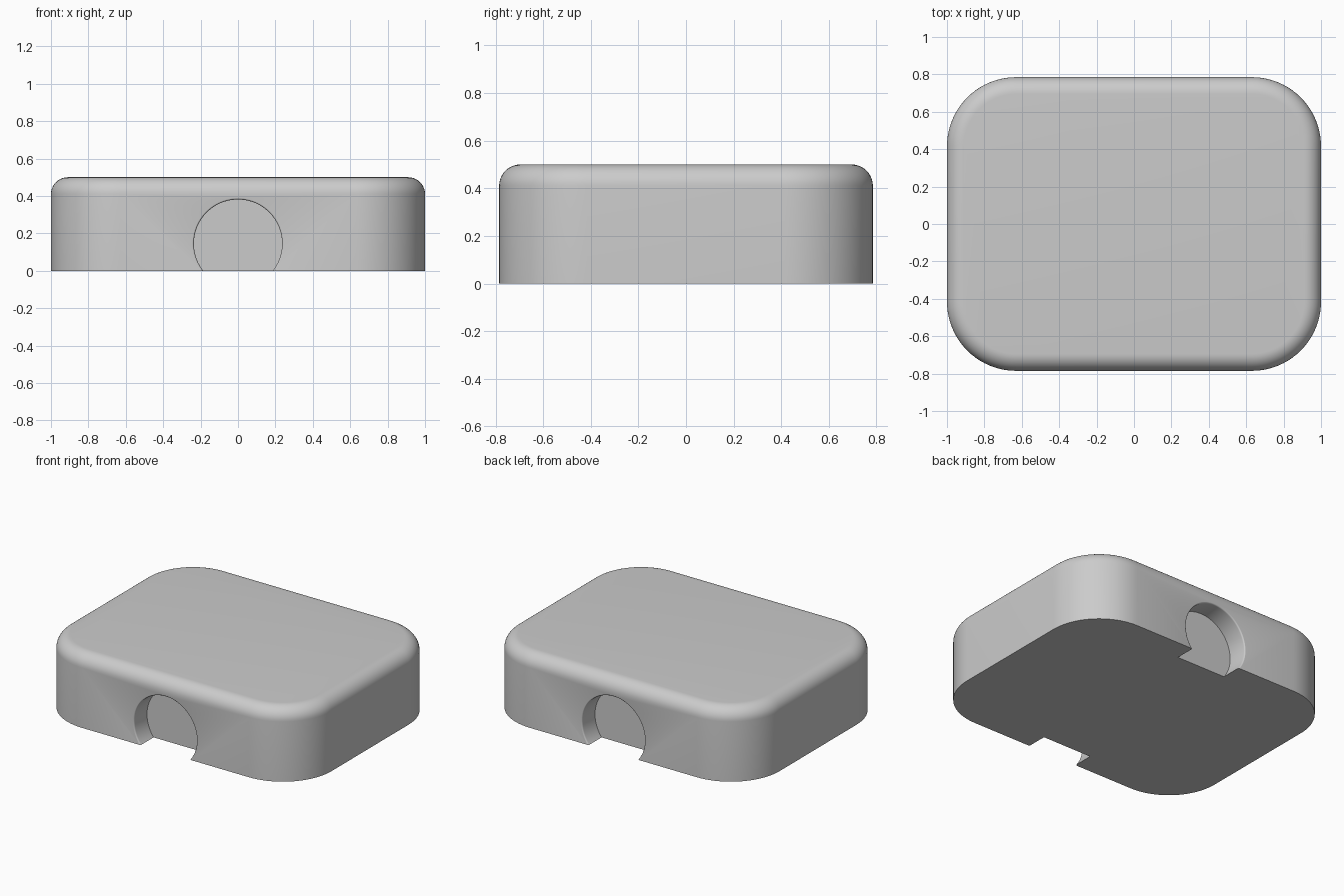
import bpy, bmesh
from math import sin, cos, pi, radians

if "Cube" in bpy.data.objects:
    bpy.data.objects.remove(bpy.data.objects["Cube"])

HX, HY, H = 1.0, 0.785, 0.5      # half length, half depth, height
CORNER, FILLET = 0.37, 0.09      # plan corner radius, top edge radius
DEPTH, R, LIP, ZC = 0.14, 0.236, 0.01, 0.145  # round recess


def loft(bm, rings):
    """Skin closed rings of points and cap both ends."""
    loops = [[bm.verts.new(p) for p in ring] for ring in rings]
    n = len(loops[0])
    for a, b in zip(loops, loops[1:]):
        for i in range(n):
            j = (i + 1) % n
            bm.faces.new((a[i], a[j], b[j], b[i]))
    bm.faces.new(loops[0])
    bm.faces.new(loops[-1])


def make_object(name, lofts):
    bm = bmesh.new()
    for rings in lofts:
        loft(bm, rings)
    bmesh.ops.recalc_face_normals(bm, faces=bm.faces)
    mesh = bpy.data.meshes.new(name)
    bm.to_mesh(mesh)
    bm.free()
    ob = bpy.data.objects.new(name, mesh)
    bpy.context.collection.objects.link(ob)
    return ob


def rounded_rect(inset, z, steps=20):
    r = CORNER - inset
    pts = []
    for k, (sx, sy) in enumerate([(1, 1), (-1, 1), (-1, -1), (1, -1)]):
        for i in range(steps + 1):
            a = (k + i / steps) * pi / 2
            pts.append((sx * (HX - CORNER) + r * cos(a),
                        sy * (HY - CORNER) + r * sin(a), z))
    return pts


def circle(r, y, n=96):
    return [(r * cos(2 * pi * i / n), y, ZC + r * sin(2 * pi * i / n)) for i in range(n)]


# Body: rounded slab with a softened top edge
rings = [rounded_rect(0, 0)]
for i in range(11):
    a = i / 10 * pi / 2
    rings.append(rounded_rect(FILLET * (1 - cos(a)), H - FILLET + FILLET * sin(a)))
body = make_object("body", [rings])


# Finger recesses: shallow round pockets with a slightly eased rim, front and back
def recess(side):
    prof = [(R, HY - DEPTH)]
    for i in range(5):
        a = i / 4 * pi / 2
        prof.append((R + LIP * (1 - cos(a)), HY - LIP + LIP * sin(a) + 0.0005))
    prof.append((R + LIP, HY + 0.1))
    return [circle(r, side * y) for r, y in prof]


cutter = make_object("recess_cutter", [recess(-1), recess(1)])
cutter.hide_render = True

mod = body.modifiers.new("recesses", 'BOOLEAN')
mod.operation = 'DIFFERENCE'
mod.solver = 'EXACT'
mod.object = cutter
bpy.context.view_layer.objects.active = body
body.select_set(True)
cutter.select_set(False)
bpy.ops.object.modifier_apply(modifier=mod.name)
bpy.data.objects.remove(cutter)

bpy.ops.object.shade_smooth_by_angle(angle=radians(35))
